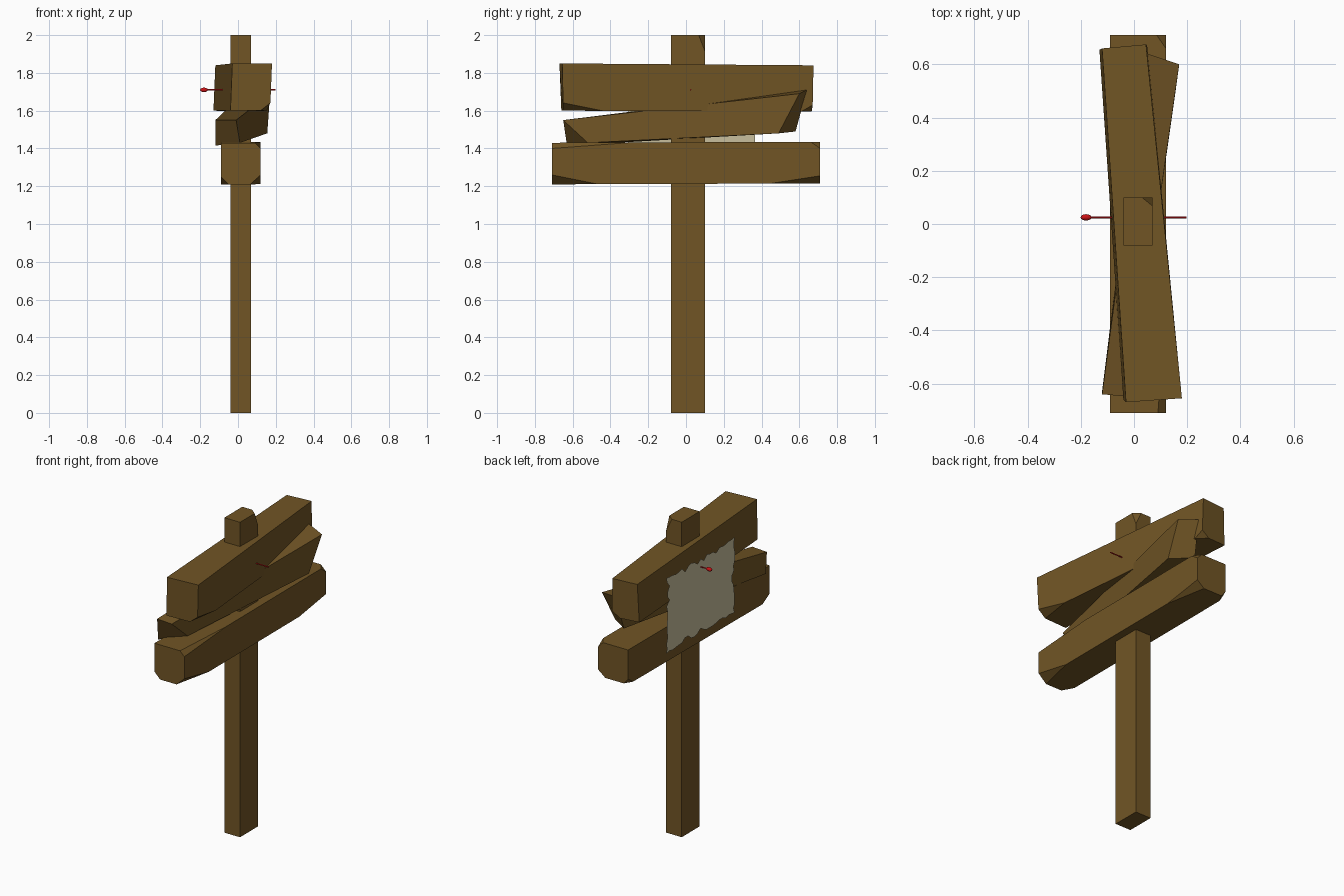
import bpy, bmesh, math, random
from mathutils import Vector, Matrix

if "Cube" in bpy.data.objects:
    bpy.data.objects.remove(bpy.data.objects["Cube"])

random.seed(4)


def material(name, rgb):
    m = bpy.data.materials.new(name)
    m.diffuse_color = (*rgb, 1)
    m.use_nodes = True
    m.node_tree.nodes["Principled BSDF"].inputs["Base Color"].default_value = m.diffuse_color
    return m


wood = material("brown wood", (0.165, 0.091, 0.0185))
parchment = material("old paper", (0.58, 0.52, 0.34))
red = material("red pin", (0.60, 0.006, 0.008))


def finish(bm, name, mat):
    me = bpy.data.meshes.new(name)
    bm.to_mesh(me)
    bm.free()
    me.materials.append(mat)
    ob = bpy.data.objects.new(name, me)
    bpy.context.collection.objects.link(ob)
    return ob


def beam(name, end_a, end_b, chips=()):
    """Loft two end quads, then slice off corners: (corner index, dx, dy, dz)."""
    pts = [Vector(p) for p in end_a + end_b]
    centre = sum(pts, Vector()) / 8
    bm = bmesh.new()
    v = [bm.verts.new(p) for p in pts]
    bm.faces.new(v[:4])
    bm.faces.new(v[4:])
    for i in range(4):
        j = (i + 1) % 4
        bm.faces.new((v[i], v[j], v[4 + j], v[4 + i]))
    for idx, *d in chips:
        p = pts[idx]
        q = []
        for axis in range(3):
            r = p.copy()
            r[axis] += math.copysign(d[axis], centre[axis] - p[axis])
            q.append(r)
        n = (q[1] - q[0]).cross(q[2] - q[0]).normalized()
        if n.dot(p - q[0]) < 0:
            n = -n
        geom = bm.verts[:] + bm.edges[:] + bm.faces[:]
        bmesh.ops.bisect_plane(bm, geom=geom, plane_co=q[0], plane_no=n, clear_outer=True)
        rim = [e for e in bm.edges if e.is_boundary]
        bmesh.ops.holes_fill(bm, edges=rim, sides=0)
    bmesh.ops.recalc_face_normals(bm, faces=bm.faces[:])
    return finish(bm, name, wood)


# Corner order per end: left bottom, right bottom, right top, left top
def section(x0, x1, y, z0, z1):
    return [(x0, y, z0), (x1, y, z0), (x1, y, z1), (x0, y, z1)]


# Upright post with one chipped top corner
beam("post", section(-0.04, 0.07, -0.08, 0, 2), section(-0.04, 0.07, 0.10, 0, 2),
     [(6, 0.04, 0.033, 0.085)])

# Three rough boards
beam("bottom_board", section(-0.09, 0.12, -0.71, 1.21, 1.43),
     section(-0.09, 0.12, 0.71, 1.215, 1.435),
     [(0, 0.04, 0.07, 0.04), (1, 0.055, 0.25, 0.05), (2, 0.03, 0.40, 0.03),
      (5, 0.05, 0.26, 0.04), (6, 0.035, 0.05, 0.035), (4, 0.03, 0.05, 0.035)])

beam("middle_board",
     [(-0.12, -0.63, 1.415), (0.01, -0.52, 1.43), (-0.01, -0.65, 1.55), (-0.12, -0.64, 1.55)],
     [(0.03, 0.58, 1.49), (0.155, 0.49, 1.48), (0.17, 0.60, 1.69), (0.05, 0.64, 1.71)])

beam("top_board",
     [(-0.04, -0.66, 1.60), (0.17, -0.65, 1.60), (0.18, -0.655, 1.85), (-0.03, -0.67, 1.85)],
     [(-0.13, 0.655, 1.60), (0.05, 0.67, 1.595), (0.045, 0.675, 1.84), (-0.12, 0.66, 1.84)],
     [(1, 0.05, 0.33, 0.04), (5, 0.06, 0.055, 0.035)])

# Torn notice: rectangle outline with V-shaped nicks
y0, y1, z0, z1 = -0.315, 0.37, 1.29, 1.77
corners = [Vector((y0, z0)), Vector((y1, z0)), Vector((y1, z1)), Vector((y0, z1))]
bm = bmesh.new()
outline = []
for k in range(4):
    a, b = corners[k], corners[(k + 1) % 4]
    along = (b - a).normalized()
    inward = Vector((-along.y, along.x))
    steps = int((b - a).length / 0.03)
    for i in range(steps):
        p = a + (b - a) * (i / steps)
        depth = 0 if i == 0 else random.choice((0, 0.004, 0.008, 0.012, 0.03))
        p = p + inward * depth
        outline.append(bm.verts.new((-0.122, p.x, p.y)))
sheet = bm.faces.new(outline)
sheet.normal_update()
if sheet.normal.x > 0:
    sheet.normal_flip()
bmesh.ops.triangulate(bm, faces=[sheet])
finish(bm, "paper_notice", parchment)

# Pin pushed through the notice and boards
bm = bmesh.new()
turn = Matrix.Translation((0.01, 0.025, 1.71)) @ Matrix.Rotation(math.pi / 2, 4, 'Y')
bmesh.ops.create_cone(bm, cap_ends=True, segments=8, radius1=0.0035, radius2=0.0035,
                      depth=0.376, matrix=turn)
finish(bm, "pin_shaft", red)
bm = bmesh.new()
place = Matrix.Translation((-0.18, 0.025, 1.71)) @ Matrix.Diagonal((0.021, 0.012, 0.012, 1))
bmesh.ops.create_uvsphere(bm, u_segments=12, v_segments=8, radius=1, matrix=place)
finish(bm, "pin_head", red)
